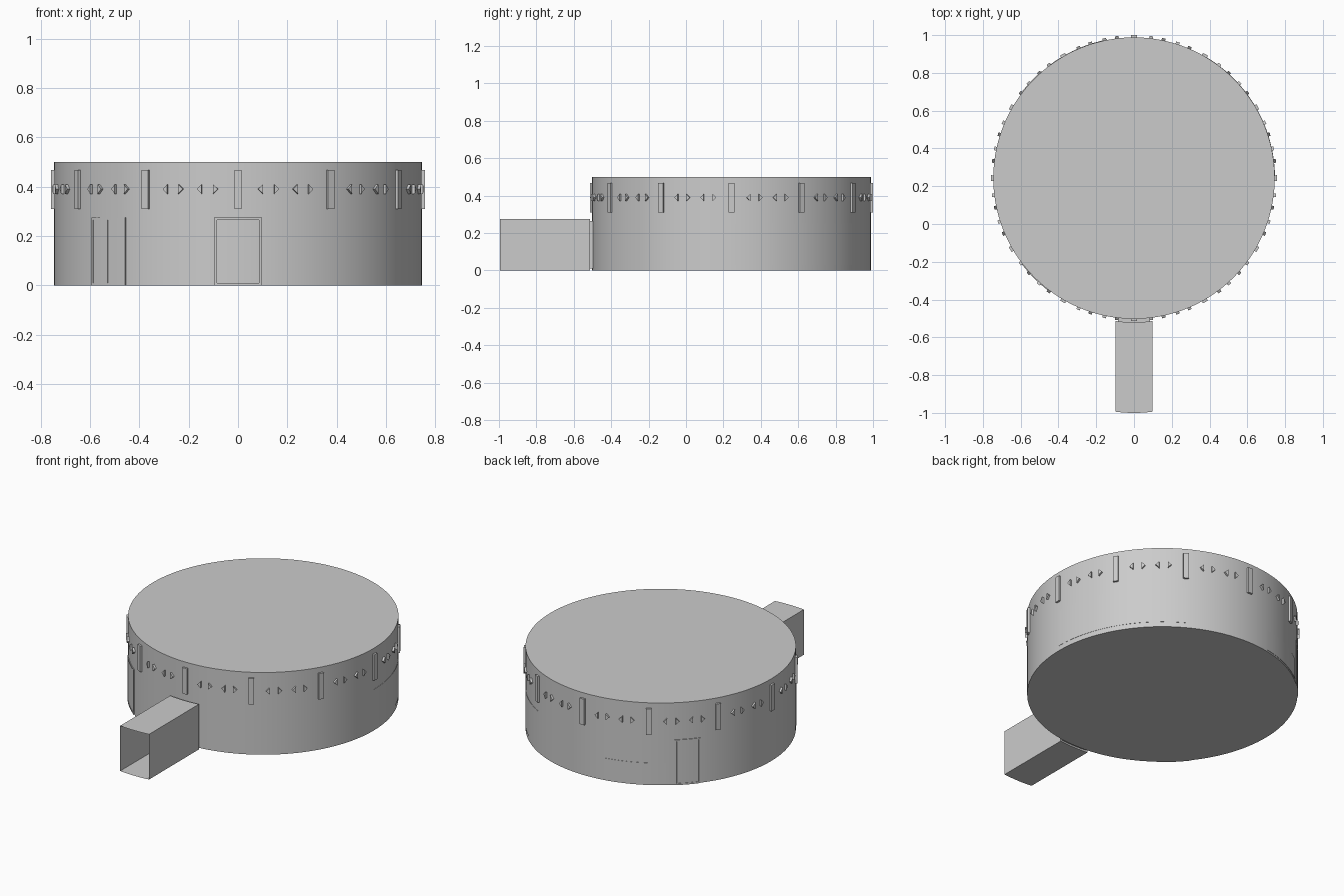
import bpy, bmesh, math

if "Cube" in bpy.data.objects:
    bpy.data.objects.remove(bpy.data.objects["Cube"])

CY, R, H = 0.243, 0.745, 0.5      # drum centre, radius, height


def polar(deg, r, z):
    a = math.radians(deg)
    return (r * math.cos(a), CY + r * math.sin(a), z)


def finish(name, bm, smooth=True):
    bmesh.ops.recalc_face_normals(bm, faces=bm.faces)
    me = bpy.data.meshes.new(name)
    bm.to_mesh(me)
    bm.free()
    ob = bpy.data.objects.new(name, me)
    bpy.context.collection.objects.link(ob)
    if smooth:
        bpy.context.view_layer.objects.active = ob
        ob.select_set(True)
        bpy.ops.object.shade_smooth_by_angle(angle=math.radians(30))
        ob.select_set(False)
    return ob


def strip(bm, rings):
    """Skin a list of closed rings and cap both ends."""
    vs = [[bm.verts.new(p) for p in ring] for ring in rings]
    for a, b in zip(vs, vs[1:]):
        n = len(a)
        for i in range(n):
            bm.faces.new((a[i], a[(i + 1) % n], b[(i + 1) % n], b[i]))
    bm.faces.new(vs[0])
    bm.faces.new(vs[-1][::-1])


def arc_block(bm, a0, a1, z0, z1, r1, r0=R - 0.01, step=2.5):
    """Curved block hugging the drum wall."""
    n = max(1, round((a1 - a0) / step))
    strip(bm, [[polar(a0 + (a1 - a0) * i / n, r, z)
                for r, z in ((r0, z0), (r1, z0), (r1, z1), (r0, z1))]
               for i in range(n + 1)])


# Main drum
bm = bmesh.new()
bmesh.ops.create_cone(bm, cap_ends=True, segments=144, radius1=R, radius2=R, depth=H)
bmesh.ops.translate(bm, verts=bm.verts, vec=(0, CY, H / 2))
finish("drum", bm)

# Vertical ribs every 30 degrees
bm = bmesh.new()
for k in range(12):
    arc_block(bm, k * 30 - 1.15, k * 30 + 1.15, 0.31, 0.468, 0.757)
finish("ribs", bm, False)

# Pairs of triangular studs between the ribs
bm = bmesh.new()
for k in range(12):
    for off, d in ((7, -1), (12, 1), (18, -1), (23, 1)):
        c = k * 30 + off
        tri = ((c + d * 0.8, 0.39), (c - d * 0.7, 0.409), (c - d * 0.7, 0.371))
        strip(bm, [[polar(a, r, z) for a, z in tri] for r in (R - 0.01, 0.757)])
finish("studs", bm, False)


def door(name, centre, half, leaves):
    """Thin frame with door leaves set into it."""
    f = 0.8
    a0, a1 = centre - half, centre + half
    bm = bmesh.new()
    arc_block(bm, a0, a0 + f, 0, 0.275, 0.749)
    arc_block(bm, a1 - f, a1, 0, 0.275, 0.749)
    arc_block(bm, a0 + f, a1 - f, 0.265, 0.275, 0.749)
    arc_block(bm, a0 + f, a1 - f, 0, 0.01, 0.749)
    finish(name + "_frame", bm)
    bm = bmesh.new()
    w = (a1 - a0 - 2 * f) / leaves
    for i in range(leaves):
        s = a0 + f + i * w
        arc_block(bm, s + 0.1, s + w - 0.1, 0.01, 0.265, 0.747)
    finish(name + "_leaves", bm)


door("front_left_door", 225, 7.4, 2)
door("back_door", 136.5, 5.6, 1)

# Large side panel and low back panel, barely proud of the wall
bm = bmesh.new()
arc_block(bm, 0, 60, 0.03, 0.25, R + 0.0015)
finish("side_panel", bm)
bm = bmesh.new()
arc_block(bm, 101, 128, 0.01, 0.135, R + 0.002)
finish("back_panel", bm)

# Entrance corridor: open shell with curved ends, stepped in at the drum
bm = bmesh.new()


def section(w, z0, z1, y):
    n = 6
    xs = [-w + 2 * w * i / n for i in range(n + 1)]
    pts = [(x, z0) for x in xs] + [(x, z1) for x in reversed(xs)]
    return [bm.verts.new((x, y + 0.765 - math.sqrt(0.765 ** 2 - x * x), z)) for x, z in pts]


rings = [section(0.097, 0, 0.275, -1.0), section(0.097, 0, 0.275, -0.52),
         section(0.086, 0.01, 0.265, -0.52), section(0.086, 0.01, 0.265, -0.5)]
for a, b in zip(rings, rings[1:]):
    for i in range(len(a)):
        j = (i + 1) % len(a)
        bm.faces.new((a[i], a[j], b[j], b[i]))
finish("entrance_corridor", bm, False)
